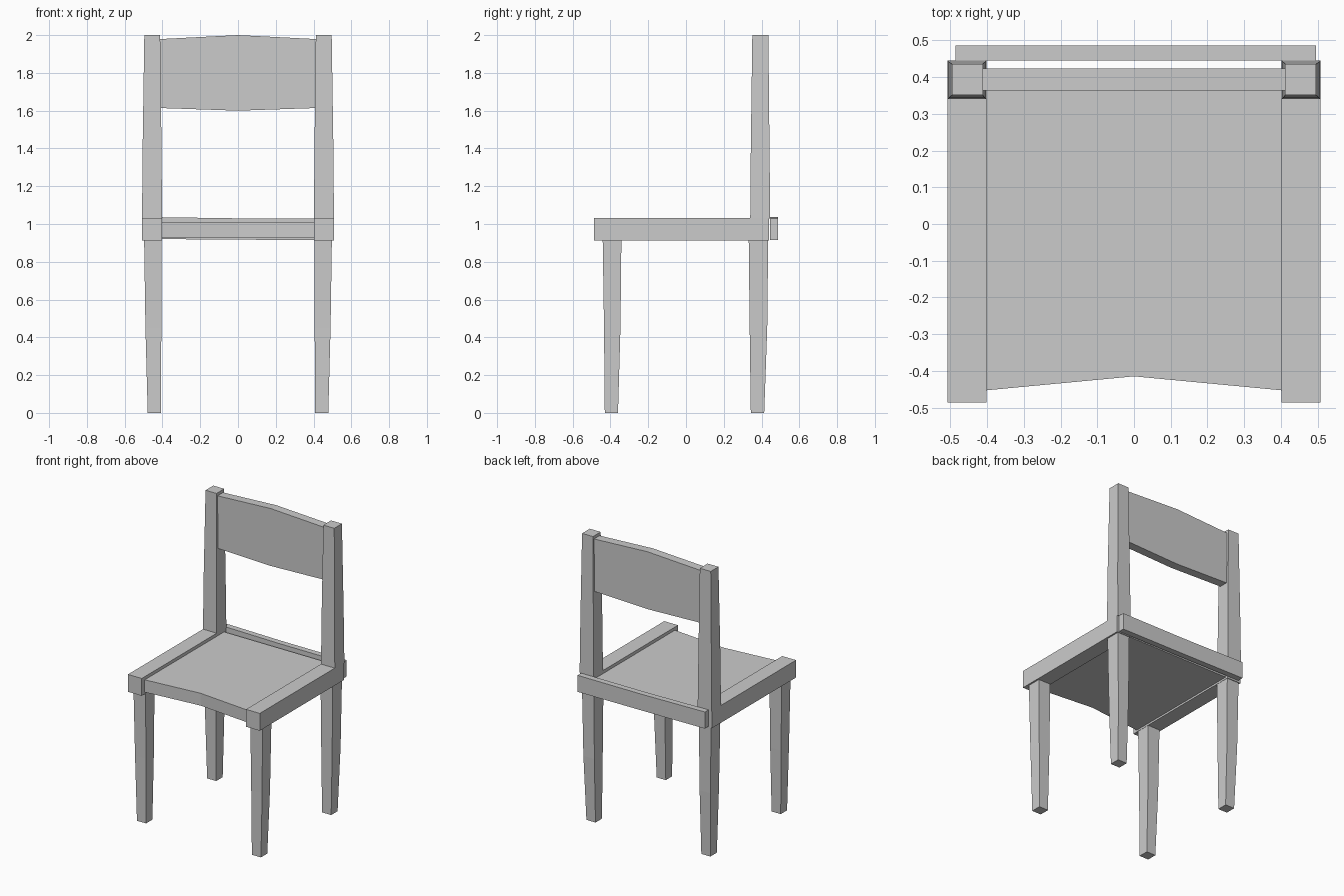
import bpy

if "Cube" in bpy.data.objects:
    bpy.data.objects.remove(bpy.data.objects["Cube"])


def make_object(name, verts, faces):
    mesh = bpy.data.meshes.new(name)
    mesh.from_pydata(verts, [], faces)
    mesh.update()
    obj = bpy.data.objects.new(name, mesh)
    bpy.context.collection.objects.link(obj)
    return obj


def loft(name, rings):
    """Join equal-length rings of points into a closed solid."""
    n = len(rings[0])
    verts = [p for ring in rings for p in ring]
    faces = [tuple(reversed(range(n))),
             tuple(range(len(verts) - n, len(verts)))]
    for k in range(len(rings) - 1):
        for i in range(n):
            j = (i + 1) % n
            faces.append((k * n + i, k * n + j, (k + 1) * n + j, (k + 1) * n + i))
    return make_object(name, verts, faces)


def tapered_bar(name, sections):
    """Vertical bar from (z, x0, x1, y0, y1) sections."""
    return loft(name, [[(x0, y0, z), (x1, y0, z), (x1, y1, z), (x0, y1, z)]
                       for z, x0, x1, y0, y1 in sections])


def add_mirror(obj):
    obj.modifiers.new("mirror_x", 'MIRROR').use_axis[0] = True


# Legs: slightly bent taper, mirrored left and right
add_mirror(tapered_bar("front_legs", [
    (0.00, 0.408, 0.478, -0.430, -0.360),
    (0.45, 0.406, 0.490, -0.434, -0.347),
    (0.92, 0.404, 0.497, -0.441, -0.342)]))
add_mirror(tapered_bar("back_legs", [
    (0.00, 0.408, 0.478, 0.343, 0.414),
    (0.45, 0.406, 0.490, 0.337, 0.430),
    (0.92, 0.404, 0.497, 0.332, 0.435)]))

# Back posts
add_mirror(tapered_bar("back_posts", [
    (1.03, 0.402, 0.508, 0.340, 0.446),
    (1.40, 0.405, 0.505, 0.343, 0.442),
    (2.00, 0.412, 0.496, 0.351, 0.436)]))

# Side rails of the seat frame
add_mirror(tapered_bar("side_rails", [
    (0.912, 0.402, 0.508, -0.486, 0.440),
    (1.033, 0.402, 0.508, -0.486, 0.440)]))

# Rear rail, very slightly tilted
loft("rear_rail", [[(x, 0.445, z0), (x, 0.486, z0), (x, 0.486, z1), (x, 0.445, z1)]
                   for x, z0, z1 in [(-0.486, 0.921, 1.037), (0.0, 0.917, 1.030),
                                     (0.496, 0.915, 1.030)]])

# Seat panel with a shallow notch along the front edge
outline = [(-0.402, -0.453), (0.0, -0.415), (0.402, -0.453),
           (0.402, 0.422), (0.0, 0.422), (-0.402, 0.422)]
loft("seat", [[(x, y, z) for x, y in outline] for z in (0.925, 1.011)])

# Backrest panel, taller in the middle
loft("backrest", [[(x, 0.363, z0), (x, 0.424, z0), (x, 0.424, z1), (x, 0.363, z1)]
                  for x, z0, z1 in [(-0.413, 1.614, 1.979), (0.0, 1.600, 2.0),
                                    (0.413, 1.614, 1.979)]])
